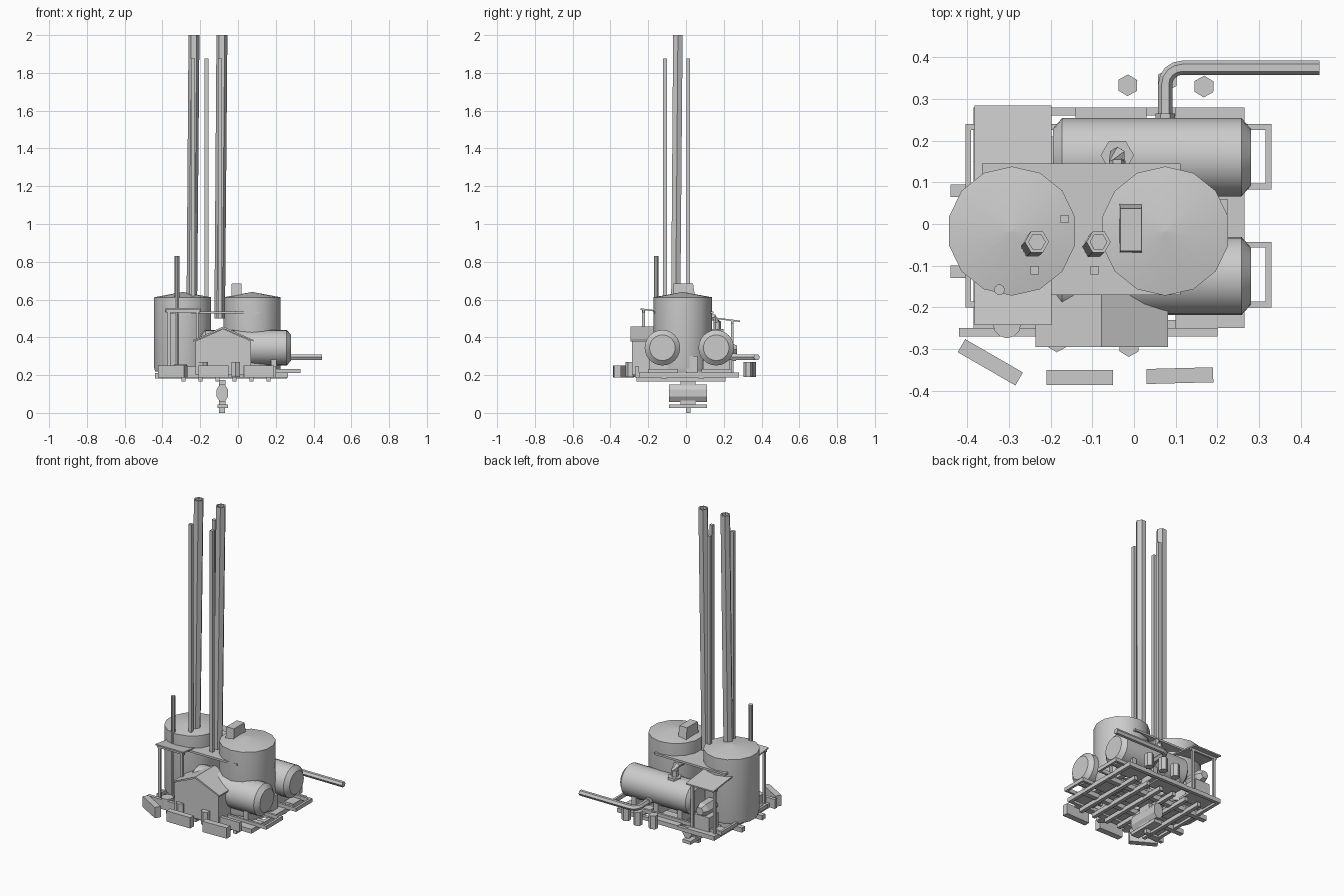
import bpy, math
from mathutils import Vector

if "Cube" in bpy.data.objects:
    bpy.data.objects.remove(bpy.data.objects["Cube"])


def mesh(name, verts, faces, smooth=False):
    me = bpy.data.meshes.new(name)
    me.from_pydata(verts, [], faces)
    ob = bpy.data.objects.new(name, me)
    bpy.context.collection.objects.link(ob)
    if smooth:
        bpy.ops.object.select_all(action='DESELECT')
        ob.select_set(True)
        bpy.context.view_layer.objects.active = ob
        bpy.ops.object.shade_smooth_by_angle(angle=math.radians(35))
    return ob


def skin(name, rings, smooth=False):
    """Closed surface through equal-sized rings of points."""
    n = len(rings[0])
    verts = [p for r in rings for p in r]
    faces = [(k * n + i, k * n + (i + 1) % n, (k + 1) * n + (i + 1) % n, (k + 1) * n + i)
             for k in range(len(rings) - 1) for i in range(n)]
    faces += [tuple(reversed(range(n))), tuple(range(len(verts) - n, len(verts)))]
    return mesh(name, verts, faces, smooth)


def box(name, x0, x1, y0, y1, z0, z1):
    return skin(name, [[(x0, y0, z), (x1, y0, z), (x1, y1, z), (x0, y1, z)] for z in (z0, z1)])


def lathe(name, base, axis, profile, n, smooth=False, turn=0.0):
    """Profile of (radius, distance) turned about an axis from base."""
    q = Vector(axis).to_track_quat('Z', 'Y')
    rings = []
    for r, d in profile:
        rings.append([Vector(base) + q @ Vector((r * math.cos(turn + i * math.tau / n),
                      r * math.sin(turn + i * math.tau / n), d)) for i in range(n)])
    return skin(name, rings, smooth)


def tube(name, pts, r, n=6):
    """Straight-sided pipe following a path."""
    pts = [Vector(p) for p in pts]
    rings = []
    for i, p in enumerate(pts):
        t = (pts[min(i + 1, len(pts) - 1)] - pts[max(i - 1, 0)]).normalized()
        ref = Vector((0, 0, 1)) if abs(t.z) < 0.8 else Vector((1, 0, 0))
        u = t.cross(ref).normalized()
        v = u.cross(t)
        rings.append([p + r * (u * math.cos(a) - v * math.sin(a))
                      for a in (k * math.tau / n for k in range(n))])
    return skin(name, rings)


# Vertical silos with shallow cone tops
for name, x in (("silo_left", -0.293), ("silo_right", 0.075)):
    lathe(name, (x, -0.017, 0), (0, 0, 1),
          [(0.15, 0.22), (0.155, 0.24), (0.155, 0.612), (0.002, 0.64)], 14, True, math.pi / 14)

# Tapered vent box on the right silo
skin("silo_vent", [[(-0.035, -0.07, 0.60), (0.02, -0.07, 0.60), (0.02, 0.05, 0.60), (-0.035, 0.05, 0.60)],
                   [(-0.033, -0.065, 0.685), (0.018, -0.065, 0.685),
                    (0.018, 0.037, 0.685), (-0.033, 0.037, 0.685)]])

# Horizontal tanks on saddles
for name, y in (("tank_front", -0.125), ("tank_back", 0.16)):
    lathe(name, (-0.195, y, 0.345), (1, 0, 0),
          [(0.068, 0), (0.094, 0.022), (0.094, 0.453), (0.068, 0.476)], 24, True)
    for i, x in enumerate((-0.12, 0.04, 0.19)):
        box(f"{name}_saddle_{i}", x - 0.015, x + 0.015, y - 0.07, y + 0.07, 0.21, 0.29)

# Tall hexagonal chimneys with hollow rims
for i, x in enumerate((-0.233, -0.085)):
    z0 = 0.5
    rings = []
    for r, z, k in ((0.028, z0, 1), (0.029, 2.0, 0), (0.02, 2.0, 0), (0.02, 1.9, 0)):
        rings.append([(x - 0.012 * k + r * math.cos(j * math.pi / 3),
                       -0.043 - 0.012 * k + r * math.sin(j * math.pi / 3), z) for j in range(6)])
    skin(f"chimney_{i}", rings)

# Slim square flues and the short round vent pole
for i, (x, y) in enumerate(((-0.167, 0.012), (-0.238, -0.111), (-0.095, -0.111))):
    box(f"flue_{i}", x - 0.01, x + 0.01, y - 0.01, y + 0.01, 0.5, 1.875)
lathe("vent_pole", (-0.323, -0.158, 0.22), (0, 0, 1), [(0.013, 0), (0.013, 0.61)], 10, True)

# Flat deck between the silos
box("upper_deck", -0.365, 0.112, -0.17, 0.145, 0.525, 0.537)

# Gabled house
gable = [(-0.225, 0.2), (0.07, 0.2), (0.07, 0.38), (-0.078, 0.445), (-0.225, 0.38)]
skin("house_walls", [[(x, y, z) for x, z in gable] for y in (-0.285, -0.12)])
roof = [(-0.237, 0.378), (-0.078, 0.446), (0.082, 0.378), (0.082, 0.386), (-0.078, 0.457), (-0.237, 0.386)]
skin("house_roof", [[(x, y, z) for x, z in roof] for y in (-0.295, -0.11)])

# Sloping canopy with posts
skin("canopy", [[(x, -0.242, z), (x, 0.285, z - 0.065), (x, 0.285, z - 0.057), (x, -0.242, z + 0.008)]
                for x, z in ((-0.383, 0.546), (-0.198, 0.546))])
for y, top in ((-0.225, 0.546), (0.245, 0.488)):
    for x in (-0.365, -0.215):
        box(f"canopy_post_{x}_{y}", x - 0.007, x + 0.007, y - 0.007, y + 0.007, 0.2, top)
    box(f"canopy_rail_{y}", -0.38, -0.2, y - 0.006, y + 0.006, top - 0.015, top)

# Machinery below the canopy
lathe("pump_body", (-0.28, 0.15, 0.335), (0, 1, 0), [(0.04, 0), (0.04, 0.09), (0.025, 0.12)], 6)
box("pump_base", -0.33, -0.23, 0.16, 0.25, 0.21, 0.3)
lathe("drum", (-0.305, -0.24, 0.2), (0, 0, 1), [(0.034, 0), (0.034, 0.055)], 12, True)
box("control_box", 0.0, 0.225, 0.0, 0.06, 0.21, 0.3)

# Valve pipe from the back tank
lathe("tank_collar", (-0.04, 0.165, 0.42), (0, 0, 1), [(0.04, 0), (0.04, 0.025)], 6)
tube("tank_riser", [(-0.04, 0.165, 0.43), (-0.04, 0.165, 0.48), (-0.04, 0.15, 0.505), (-0.04, 0.08, 0.505)], 0.02)

# Outlet pipe with bend
c = (0.115, 0.335)
bend = [(c[0] - 0.04 * math.cos(a), c[1] + 0.04 * math.sin(a), 0.295)
        for a in (i * math.pi / 8 for i in range(5))]
tube("outlet_pipe", [(0.075, 0.22, 0.295)] + bend + [(0.445, 0.375, 0.295)], 0.017)
lathe("outlet_flange", (0.075, 0.245, 0.295), (0, 1, 0), [(0.023, 0), (0.023, 0.02)], 6)

# Hexagonal barrels
for i, (x, y) in enumerate(((-0.015, 0.333), (0.168, 0.33), (0.08, 0.345), (-0.012, -0.293), (-0.185, -0.282))):
    lathe(f"barrel_{i}", (x, y, 0.19), (0, 0, 1), [(0.026, 0), (0.026, 0.08)], 6, False, 0.5)

# Concrete barriers in front
for i, (x, y, a) in enumerate(((-0.345, -0.332, -30), (-0.13, -0.368, 0), (0.11, -0.364, 1.5))):
    b = box(f"barrier_{i}", -0.08, 0.08, -0.018, 0.018, 0.187, 0.252)
    b.location = (x, y, 0)
    b.rotation_euler.z = math.radians(a)


# Open beam rings of the base
def ring(name, x0, x1, y0, y1, z0, z1, w):
    box(name + "_front", x0, x1, y0, y0 + w, z0, z1)
    box(name + "_back", x0, x1, y1 - w, y1, z0, z1)
    box(name + "_left", x0, x0 + w, y0 + w, y1 - w, z0, z1)
    box(name + "_right", x1 - w, x1, y0 + w, y1 - w, z0, z1)


ring("skid_front", -0.405, 0.33, -0.2, -0.043, 0.21, 0.232, 0.014)
ring("skid_back", -0.405, 0.33, 0.083, 0.24, 0.21, 0.232, 0.014)
ring("base_frame", -0.385, 0.265, -0.25, 0.28, 0.188, 0.21, 0.02)

# Deck panels and lattice beams
for i, (x0, x1) in enumerate(((-0.385, -0.2), (-0.14, 0.03), (0.1, 0.265))):
    for j, (y0, y1) in enumerate(((-0.25, -0.13), (-0.06, 0.08), (0.15, 0.28))):
        box(f"deck_panel_{i}_{j}", x0, x1, y0, y1, 0.202, 0.214)
for i in range(6):
    x = -0.3 + i * 0.09
    box(f"cross_beam_{i}", x, x + 0.022, -0.262, 0.21, 0.165, 0.19)
for y in (-0.115, 0.08):
    box(f"tow_beam_{y}", -0.44, 0.26, y - 0.015, y + 0.015, 0.182, 0.21)
box("front_sill", -0.42, 0.2, -0.27, -0.25, 0.188, 0.245)

# Drive unit hanging below the base
lathe("drive_wheel", (-0.083, -0.09, 0.105), (0, 1, 0), [(0.05, 0), (0.05, 0.2)], 8, False, math.pi / 8).scale = (1, 1, 1)
wheel = bpy.data.objects["drive_wheel"]
for v in wheel.data.vertices:
    v.co.x = -0.083 + (v.co.x + 0.083) * 0.65
box("drive_plate", -0.108, -0.053, -0.09, 0.11, 0.025, 0.045)
box("drive_column", -0.1, -0.066, -0.03, 0.05, 0.03, 0.175)
box("drive_foot", -0.1, -0.07, 0.0, 0.025, 0.0, 0.03)
